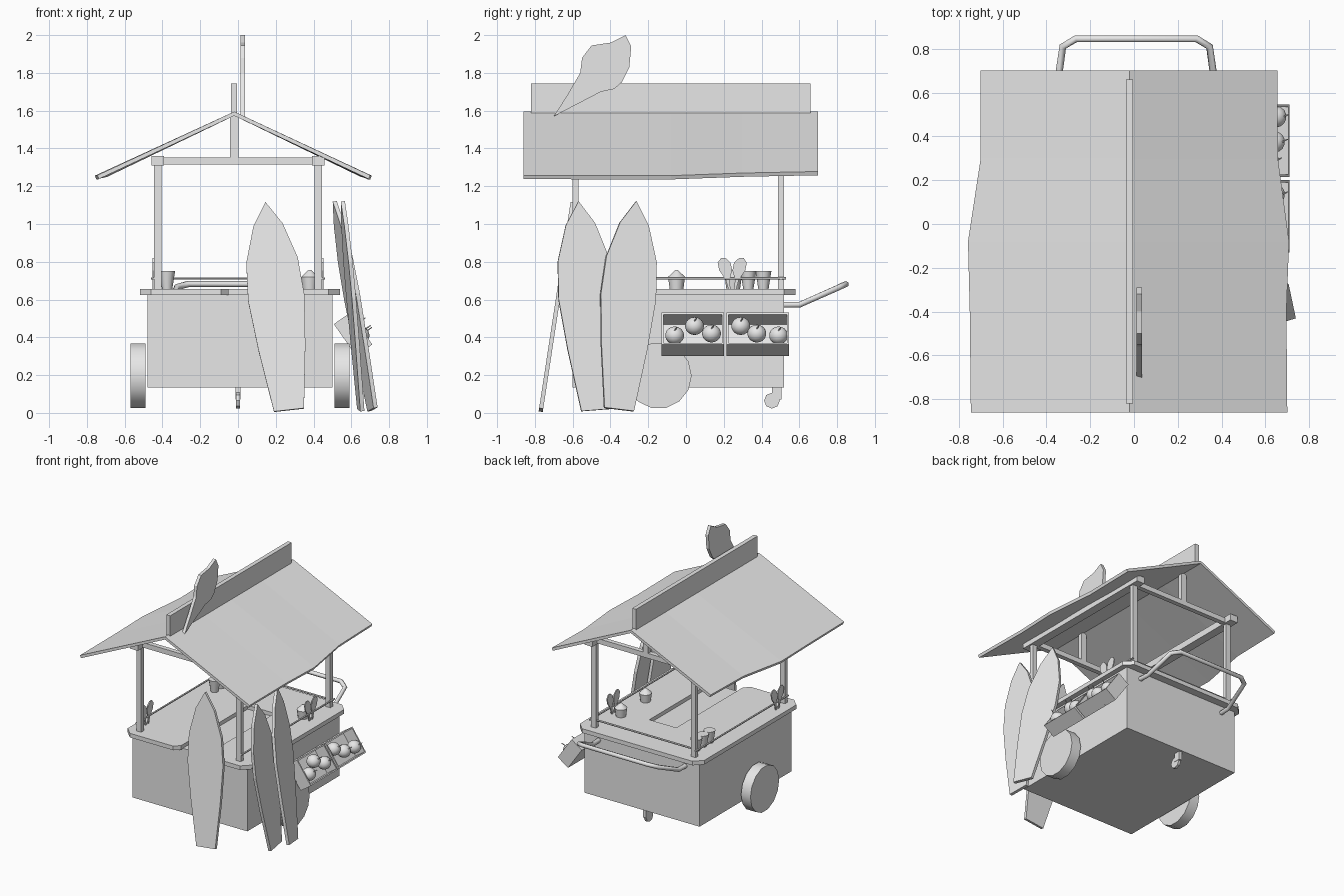
import bpy
import bmesh
import math
from mathutils import Vector, Matrix

cube = bpy.data.objects.get("Cube")
if cube:
    bpy.data.objects.remove(cube, do_unlink=True)

grey = bpy.data.materials.new("plain_grey")
grey.use_nodes = True
grey.diffuse_color = (0.8, 0.8, 0.8, 1)
grey.node_tree.nodes["Principled BSDF"].inputs["Base Color"].default_value = (0.8, 0.8, 0.8, 1)


def finish(name, bm, smooth=False):
    bmesh.ops.recalc_face_normals(bm, faces=bm.faces[:])
    mesh = bpy.data.meshes.new(name)
    bm.to_mesh(mesh)
    bm.free()
    obj = bpy.data.objects.new(name, mesh)
    bpy.context.collection.objects.link(obj)
    mesh.materials.append(grey)
    if smooth:
        bpy.ops.object.select_all(action='DESELECT')
        obj.select_set(True)
        bpy.context.view_layer.objects.active = obj
        bpy.ops.object.shade_smooth_by_angle(angle=math.radians(40))
    return obj


def prism(name, points, offset):
    """Extrude a flat outline along an offset."""
    bm = bmesh.new()
    face = bm.faces.new([bm.verts.new(p) for p in points])
    new = bmesh.ops.extrude_face_region(bm, geom=[face], use_keep_orig=True)["geom"]
    bmesh.ops.translate(bm, vec=Vector(offset),
                        verts=[v for v in new if isinstance(v, bmesh.types.BMVert)])
    return finish(name, bm)


def box(name, lo, hi):
    x, y, z = lo
    X, Y, Z = hi
    return prism(name, [(x, y, z), (X, y, z), (X, Y, z), (x, Y, z)], (0, 0, Z - z))


def cone(name, start, end, r1, r2, sides=12, smooth=True):
    a, b = Vector(start), Vector(end)
    turn = Vector((0, 0, 1)).rotation_difference(b - a).to_matrix().to_4x4()
    bm = bmesh.new()
    bmesh.ops.create_cone(bm, cap_ends=True, segments=sides, radius1=r1, radius2=r2,
                          depth=(b - a).length,
                          matrix=Matrix.Translation((a + b) / 2) @ turn)
    return finish(name, bm, smooth)


def ball(name, center, radius, squash=1.0):
    bm = bmesh.new()
    bmesh.ops.create_uvsphere(bm, u_segments=14, v_segments=9, radius=radius,
                              matrix=Matrix.Translation(center) @ Matrix.Diagonal((1, 1, squash, 1)))
    return finish(name, bm, True)


# Cart body and U-shaped counter
box("cart_body", (-0.48, -0.6, 0.135), (0.5, 0.52, 0.628))
counter = [(-0.05, 0.19), (-0.05, -0.62), (-0.09, -0.66), (-0.46, -0.66), (-0.52, -0.6),
           (-0.52, 0.52), (-0.46, 0.58), (0.48, 0.58), (0.54, 0.52), (0.54, -0.6),
           (0.48, -0.66), (0.22, -0.66), (0.18, -0.62), (0.18, 0.19)]
prism("counter", [(x, y, 0.625) for x, y in counter], (0, 0, 0.032))

# Wheels and rear caster
for side, x in (("right", -0.57), ("left", 0.51)):
    cone(side + "_wheel", (x, -0.145, 0.197), (x + 0.08, -0.145, 0.197), 0.175, 0.175, 14)
cone("caster_wheel", (-0.01, 0.455, 0.065), (0.01, 0.455, 0.065), 0.042, 0.042, 8, False)
box("caster_fork", (-0.012, 0.455, 0.07), (0.012, 0.505, 0.14))

# Push handle
curve = bpy.data.curves.new("push_handle", 'CURVE')
curve.dimensions = '3D'
curve.bevel_depth = 0.017
curve.bevel_resolution = 1
curve.use_fill_caps = True
half = [(0.37, 0.5, 0.572), (0.365, 0.6, 0.572), (0.335, 0.81, 0.665), (0.275, 0.846, 0.682)]
path = [(0.01 - x, y, z) for x, y, z in half] + [(0.01 + x, y, z) for x, y, z in reversed(half)]
spline = curve.splines.new('POLY')
spline.points.add(len(path) - 1)
for point, co in zip(spline.points, path):
    point.co = (*co, 1)
curve.materials.append(grey)
bpy.context.collection.objects.link(bpy.data.objects.new("push_handle", curve))

# Posts, rails and roof frame
for side, x in (("right", -0.425), ("left", 0.425)):
    for end, y in (("front", -0.585), ("back", 0.503)):
        box(f"{end}_{side}_post", (x - 0.02, y - 0.016, 0.65), (x + 0.02, y + 0.016, 1.32))
    box(side + "_beam", (x - 0.033, -0.66, 1.31), (x + 0.033, 0.58, 1.36))
    cone(side + "_rail", (x * 1.06, -0.6, 0.712), (x * 1.06, 0.53, 0.712), 0.007, 0.007, 6)
cone("back_rail", (-0.46, 0.503, 0.712), (0.46, 0.503, 0.712), 0.007, 0.007, 6)
for end, y in (("front", -0.585), ("back", 0.503)):
    box(end + "_cross_beam", (-0.4, y - 0.018, 1.315), (0.4, y + 0.018, 1.353))
    box(end + "_king_post", (-0.042, y - 0.018, 1.35), (0.002, y + 0.018, 1.575))

# Roof slopes with gently wavy eaves: y, right eave x, left eave x, eave z
sections = [(-0.86, -0.745, 0.70, 1.258), (-0.4, -0.75, 0.696, 1.256), (-0.08, -0.758, 0.708, 1.256),
            (0.3, -0.7, 0.657, 1.27), (0.7, -0.7, 0.655, 1.278)]
bm = bmesh.new()
rows = []
for y, xr, xl, z in sections:
    rows.append([bm.verts.new(p) for p in
                 ((xr, y, z), (-0.02, y, 1.595), (xl, y, z),
                  (xl - 0.008, y, z - 0.02), (-0.02, y, 1.573), (xr + 0.008, y, z - 0.02))])
for a, b in zip(rows, rows[1:]):
    for i in range(6):
        j = (i + 1) % 6
        bm.faces.new((a[i], a[j], b[j], b[i]))
for r in (rows[0], rows[-1]):
    bm.faces.new((r[0], r[1], r[4], r[5]))
    bm.faces.new((r[1], r[2], r[3], r[4]))
finish("roof", bm)
box("ridge_board", (-0.037, -0.82, 1.575), (-0.004, 0.66, 1.745))

# Cone-shaped sign on the roof
sign = [(-0.7, 1.57), (-0.63, 1.68), (-0.56, 1.8), (-0.55, 1.88), (-0.5, 1.945), (-0.4, 1.96),
        (-0.32, 2.0), (-0.29, 1.94), (-0.3, 1.83), (-0.34, 1.75), (-0.38, 1.715), (-0.45, 1.7)]
prism("cone_sign", [(0.012, y, z) for y, z in sign], (0.024, 0, 0))


# Leaning surfboards
def surfboard(name, bottom, tip, across):
    base, axis = Vector(bottom), Vector(tip) - Vector(bottom)
    up = axis.normalized()
    wide = Vector(across)
    wide = (wide - up * wide.dot(up)).normalized()
    widths = [(0, 0.08), (0.3, 0.125), (0.54, 0.15), (0.72, 0.137), (0.89, 0.078)]
    outline = [base + axis * t - wide * w for t, w in widths] + [Vector(tip)]
    outline += [base + axis * t + wide * w for t, w in reversed(widths)]
    thick = up.cross(wide) * 0.022
    prism(name, [p - thick / 2 for p in outline], thick)


surfboard("front_surfboard", (0.27, -0.768, 0.015), (0.145, -0.6, 1.115), (1, 0, 0))
surfboard("side_surfboard_front", (0.65, -0.475, 0.015), (0.555, -0.57, 1.12), (-0.1, 1, 0))
surfboard("side_surfboard_back", (0.712, -0.355, 0.018), (0.512, -0.265, 1.12), (-0.23, 1, 0))

# Tilted fruit crates on the left side
tilt = math.radians(35)
out = Vector((math.cos(tilt), 0, math.sin(tilt)))
rise = Vector((-math.sin(tilt), 0, math.cos(tilt)))
corner = Vector((0.625, 0, 0.302))


def crate_panel(name, y0, y1, u0, u1, d0, d1):
    pts = [corner + rise * u + out * d + Vector((0, y0, 0))
           for u, d in ((u0, d0), (u1, d0), (u1, d1), (u0, d1))]
    prism(name, pts, (0, y1 - y0, 0))


fruit_spots = ((-0.06, 0.41), (0.045, 0.46), (0.135, 0.42), (0.29, 0.46), (0.375, 0.42), (0.49, 0.41))
for label, y in (("front", -0.13), ("back", 0.215)):
    Y = y + 0.33
    crate_panel(label + "_crate_floor", y, Y, 0, 0.205, 0, 0.01)
    crate_panel(label + "_crate_lower_wall", y, Y, 0, 0.01, 0, 0.105)
    crate_panel(label + "_crate_upper_wall", y, Y, 0.195, 0.205, 0, 0.105)
    crate_panel(label + "_crate_front_end", y, y + 0.01, 0, 0.205, 0, 0.105)
    crate_panel(label + "_crate_back_end", Y - 0.01, Y, 0, 0.205, 0, 0.105)
for i, (y, z) in enumerate(fruit_spots):
    u = (z - corner.z - out.z * 0.08) / rise.z
    c = corner + rise * u + out * 0.08 + Vector((0, y, 0))
    ball(f"fruit_{i}", c, 0.05, 0.95)
    cone(f"fruit_stem_{i}", c + out * 0.045, c + out * 0.075 + Vector((0, 0.012, 0)), 0.004, 0.003, 5)

# Cups, coconuts and paddle-shaped leaves on the counter
for i, y in enumerate((0.41, 0.33, 0.25)):
    cone(f"cup_{i}", (-0.375, y, 0.655), (-0.375, y, 0.75), 0.027, 0.042)
for i, y in enumerate((-0.05, 0.25)):
    cone(f"coconut_{i}", (0.38, y, 0.655), (0.38, y, 0.72), 0.036, 0.045)
    cone(f"coconut_top_{i}", (0.38, y, 0.72), (0.38, y, 0.757), 0.045, 0.006)


def leaf(name, x, y, lean):
    widths = [(0, 0.006), (0.05, 0.01), (0.1, 0.034), (0.14, 0.034), (0.165, 0.012)]
    side = [(x, y + lean * t - w, 0.655 + t) for t, w in widths]
    side += [(x, y + lean * t + w, 0.655 + t) for t, w in reversed(widths)]
    prism(name, side, (0.008, 0, 0))


for label, x, y in (("left", 0.445, 0.245), ("right", -0.453, -0.47)):
    leaf(label + "_leaf_front", x, y - 0.015, -0.2)
    leaf(label + "_leaf_back", x, y + 0.015, 0.2)
